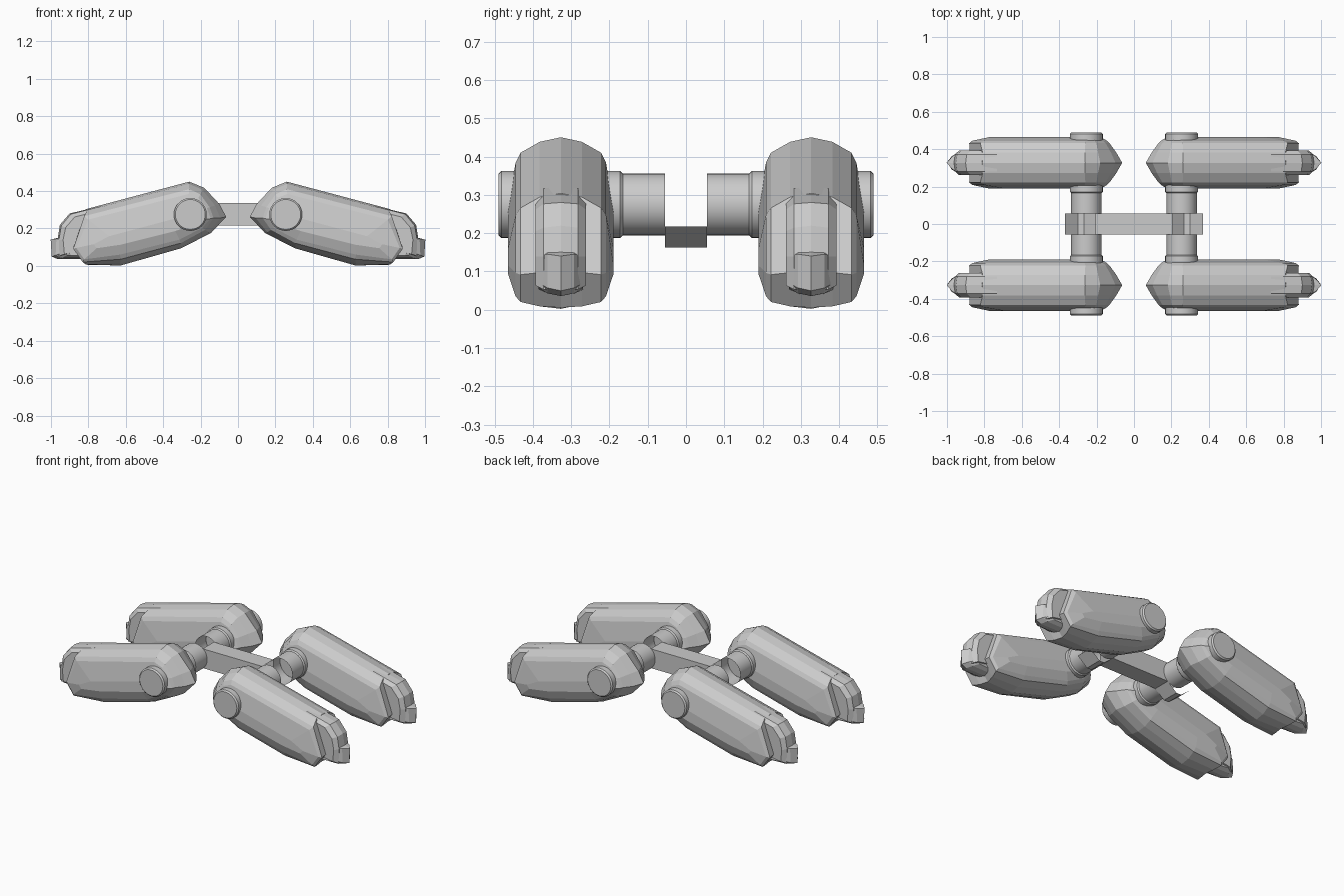
import bpy, bmesh, math

if "Cube" in bpy.data.objects:
    bpy.data.objects.remove(bpy.data.objects["Cube"])

TILT = math.radians(15)
C, S = math.cos(TILT), math.sin(TILT)
PX, PY, PZ = 0.255, 0.327, 0.275     # pivot of each pod

grey = bpy.data.materials.new("light_grey")
grey.diffuse_color = (0.6, 0.6, 0.6, 1)
grey.use_nodes = True
grey.node_tree.nodes["Principled BSDF"].inputs["Base Color"].default_value = grey.diffuse_color


def finish(bm, name, smooth=None):
    bmesh.ops.recalc_face_normals(bm, faces=bm.faces)
    me = bpy.data.meshes.new(name)
    bm.to_mesh(me)
    bm.free()
    ob = bpy.data.objects.new(name, me)
    bpy.context.collection.objects.link(ob)
    me.materials.append(grey)
    if smooth:
        bpy.ops.object.select_all(action='DESELECT')
        ob.select_set(True)
        bpy.context.view_layer.objects.active = ob
        bpy.ops.object.shade_smooth_by_angle(angle=math.radians(smooth))
    return ob


def layered(name, layers, sx, sy):
    """Stack of side outlines (half width, [(along, up)...]), mirrored about the middle."""
    full = [(-h, o) for h, o in reversed(layers) if h > 0] + layers
    bm = bmesh.new()
    rings = []
    for h, outline in full:
        rings.append([bm.verts.new((sx * (PX + u * C + v * S), sy * PY + h, PZ - u * S + v * C))
                      for u, v in outline])
    n = len(rings[0])
    for a, b in zip(rings, rings[1:]):
        for i in range(n):
            j = (i + 1) % n
            bm.faces.new((a[i], a[j], b[j], b[i]))
    bm.faces.new(rings[0])
    bm.faces.new(rings[-1])
    return finish(bm, name)


def lathe_y(name, x, z, prof, closed, seg=32):
    """Revolve (y, radius) pairs around an axis along y."""
    bm = bmesh.new()
    rings = [[bm.verts.new((x + r * math.cos(2 * math.pi * k / seg), y,
                            z + r * math.sin(2 * math.pi * k / seg)))
              for k in range(seg)] for y, r in prof]
    for a, b in zip(rings, rings[1:]):
        for k in range(seg):
            j = (k + 1) % seg
            bm.faces.new((a[k], a[j], b[j], b[k]))
    if closed:
        bm.faces.new(rings[0])
        bm.faces.new(rings[-1])
    return finish(bm, name, 30)


# Side outlines of the pod shell, from the middle outward
shell = [
    (0.0, [(-.182, -.062), (-.165, .013), (-.109, .118), (-.04, .171), (.53, .172),
           (.64, 0), (.60, -.118), (.43, -.167), (.095, -.162), (-.082, -.124)]),
    (0.055, [(-.15, -.06), (-.14, .013), (-.095, .112), (-.035, .160), (.53, .162),
             (.65, -.01), (.61, -.112), (.43, -.155), (.095, -.152), (-.07, -.118)]),
    (0.105, [(-.115, -.05), (-.11, .01), (-.08, .09), (-.03, .132), (.55, .138),
             (.652, -.015), (.622, -.097), (.42, -.135), (.09, -.135), (-.055, -.10)]),
    (0.118, [(-.10, -.05), (-.095, .01), (-.065, .075), (-.02, .108), (.535, .115),
             (.635, -.015), (.61, -.085), (.42, -.11), (.09, -.115), (-.045, -.085)]),
    (0.138, [(-.07, -.045), (-.06, -.03), (-.04, -.01), (.02, .0), (.45, .0),
             (.54, -.02), (.53, -.045), (.40, -.06), (.10, -.065), (-.03, -.055)]),
]
nose = [
    (0.0, [(.45, .168), (.622, .172), (.688, .127), (.722, .05), (.745, -.035), (.60, -.04)]),
    (0.045, [(.45, .165), (.617, .167), (.682, .12), (.714, .05), (.735, -.033), (.60, -.04)]),
    (0.066, [(.45, .145), (.60, .147), (.662, .105), (.692, .045), (.705, -.03), (.60, -.04)]),
]
beak = [
    (0.0, [(.62, .063), (.756, .063), (.774, -.026), (.745, -.048), (.60, -.085)]),
    (0.035, [(.62, .06), (.725, .06), (.752, -.024), (.725, -.046), (.60, -.08)]),
    (0.058, [(.62, .045), (.69, .045), (.712, -.022), (.69, -.04), (.60, -.07)]),
]

for sx, side in ((-1, "left"), (1, "right")):
    for sy, end in ((-1, "front"), (1, "back")):
        tag = f"_{end}_{side}"
        layered("pod_shell" + tag, shell, sx, sy)
        layered("pod_nose" + tag, nose, sx, sy)
        layered("pod_beak" + tag, beak, sx, sy)
        # Pivot drum through the pod, with chamfered ends on both sides
        y = sy * PY
        lathe_y("pivot_drum" + tag, sx * PX, PZ,
                [(y - .163, .08), (y - .155, .088), (y + .155, .088), (y + .163, .08)], True)
        # Open axle tube towards the middle
        lathe_y("axle_tube" + tag, sx * PX, PZ, [(sy * .055, .081), (sy * .19, .081)], False)

# Cross bar: open-ended rectangular tube
bm = bmesh.new()
rect = [(-.055, .215), (.055, .215), (.055, .335), (-.055, .335)]
ends = [[bm.verts.new((x, y, z)) for y, z in rect] for x in (-.205, .205)]
for i in range(4):
    j = (i + 1) % 4
    bm.faces.new((ends[0][i], ends[0][j], ends[1][j], ends[1][i]))
finish(bm, "cross_bar")

# Cradle strips under the axles
for sx, side in ((-1, "left"), (1, "right")):
    bm = bmesh.new()
    path = [(.203, .215), (.267, .163), (.30, .163), (.368, .218)]
    rows = [[bm.verts.new((sx * x, y, z)) for y in (-.055, .055)] for x, z in path]
    for a, b in zip(rows, rows[1:]):
        bm.faces.new((a[0], a[1], b[1], b[0]))
    finish(bm, "axle_cradle_" + side)
